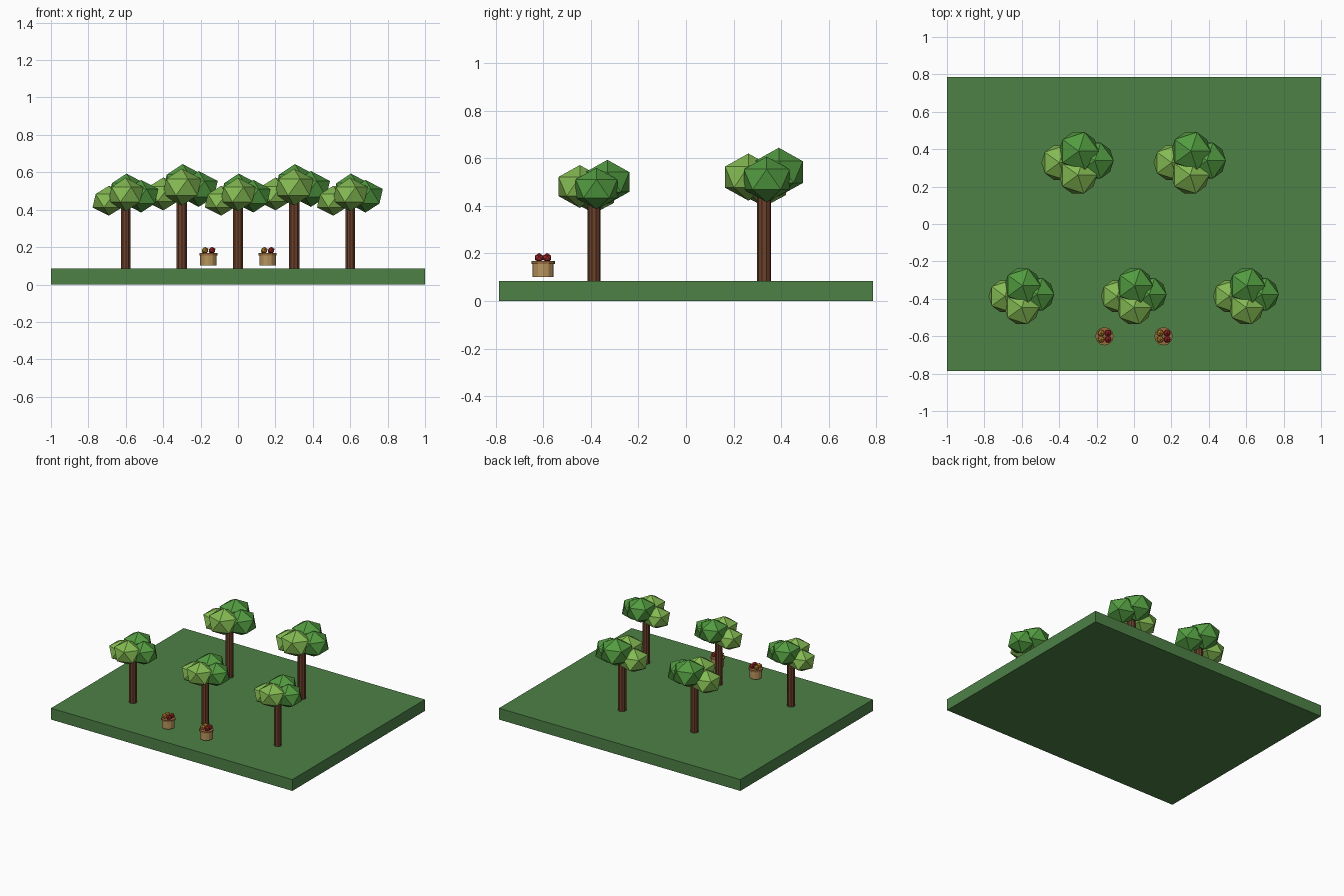
import bpy, math

if "Cube" in bpy.data.objects:
    bpy.data.objects.remove(bpy.data.objects["Cube"])


def mat(name, r, g, b):
    m = bpy.data.materials.new(name)
    m.diffuse_color = (r, g, b, 1)
    m.use_nodes = True
    m.node_tree.nodes["Principled BSDF"].inputs["Base Color"].default_value = m.diffuse_color
    return m


GRASS = mat("grass", 0.075, 0.22, 0.062)
BARK = mat("bark", 0.15, 0.052, 0.024)
LEAF_LIGHT = mat("leaf_light", 0.23, 0.49, 0.085)
LEAF_DARK = mat("leaf_dark", 0.085, 0.33, 0.052)
WICKER = mat("wicker", 0.48, 0.30, 0.11)
RIM = mat("rim", 0.32, 0.15, 0.05)
RED = mat("red_fruit", 0.36, 0.02, 0.02)
GOLD = mat("golden_fruit", 0.50, 0.24, 0.03)


def finish(name, m):
    o = bpy.context.object
    o.name = name
    o.data.materials.append(m)
    return o


def cyl(name, m, x, y, z0, z1, r0, r1, sides):
    bpy.ops.mesh.primitive_cone_add(vertices=sides, radius1=r0, radius2=r1,
                                    depth=z1 - z0, location=(x, y, (z0 + z1) / 2))
    return finish(name, m)


def ico(name, m, loc, r, rz):
    bpy.ops.mesh.primitive_ico_sphere_add(subdivisions=1, radius=1, location=loc)
    o = finish(name, m)
    o.scale = (r, r, rz)
    return o


# Ground slab
TOP = 0.085
bpy.ops.mesh.primitive_cube_add(size=1, location=(0, 0, TOP / 2))
finish("ground", GRASS).scale = (2, 1.57, TOP)

# Foliage lobes: name, material, offset from trunk base, radius, half height
LOBES = [
    ("left", LEAF_LIGHT, (-0.09, 0.0, 0.363), 0.098, 0.08),
    ("right", LEAF_DARK, (0.082, 0.01, 0.387), 0.103, 0.087),
    ("front", LEAF_LIGHT, (0.0, -0.06, 0.396), 0.105, 0.09),
    ("back", LEAF_DARK, (0.004, 0.056, 0.415), 0.108, 0.093),
]


def tree(x, y, s):
    cyl("trunk", BARK, x, y, TOP, TOP + 0.37 * s, 0.027 * s, 0.027 * s, 10)
    for name, m, (dx, dy, dz), r, rz in LOBES:
        ico("foliage_" + name, m, (x + dx * s, y + dy * s, TOP + dz * s), r * s, rz * s)


# Front row of three, back row of two larger trees
for x in (-0.6, 0, 0.6):
    tree(x, -0.386, 1.0)
for x in (-0.3, 0.3):
    tree(x, 0.328, 1.1)

# Fruit baskets
for x in (-0.158, 0.158):
    y = -0.6
    cyl("basket", WICKER, x, y, 0.101, 0.16, 0.044, 0.044, 12)
    cyl("basket_rim", RIM, x, y, 0.156, 0.168, 0.049, 0.049, 12)
    for dx, m in ((-0.018, GOLD), (0.019, RED)):
        for dy in (-0.017, 0.017):
            ico("fruit", m, (x + dx, y + dy, 0.182), 0.02, 0.02)
